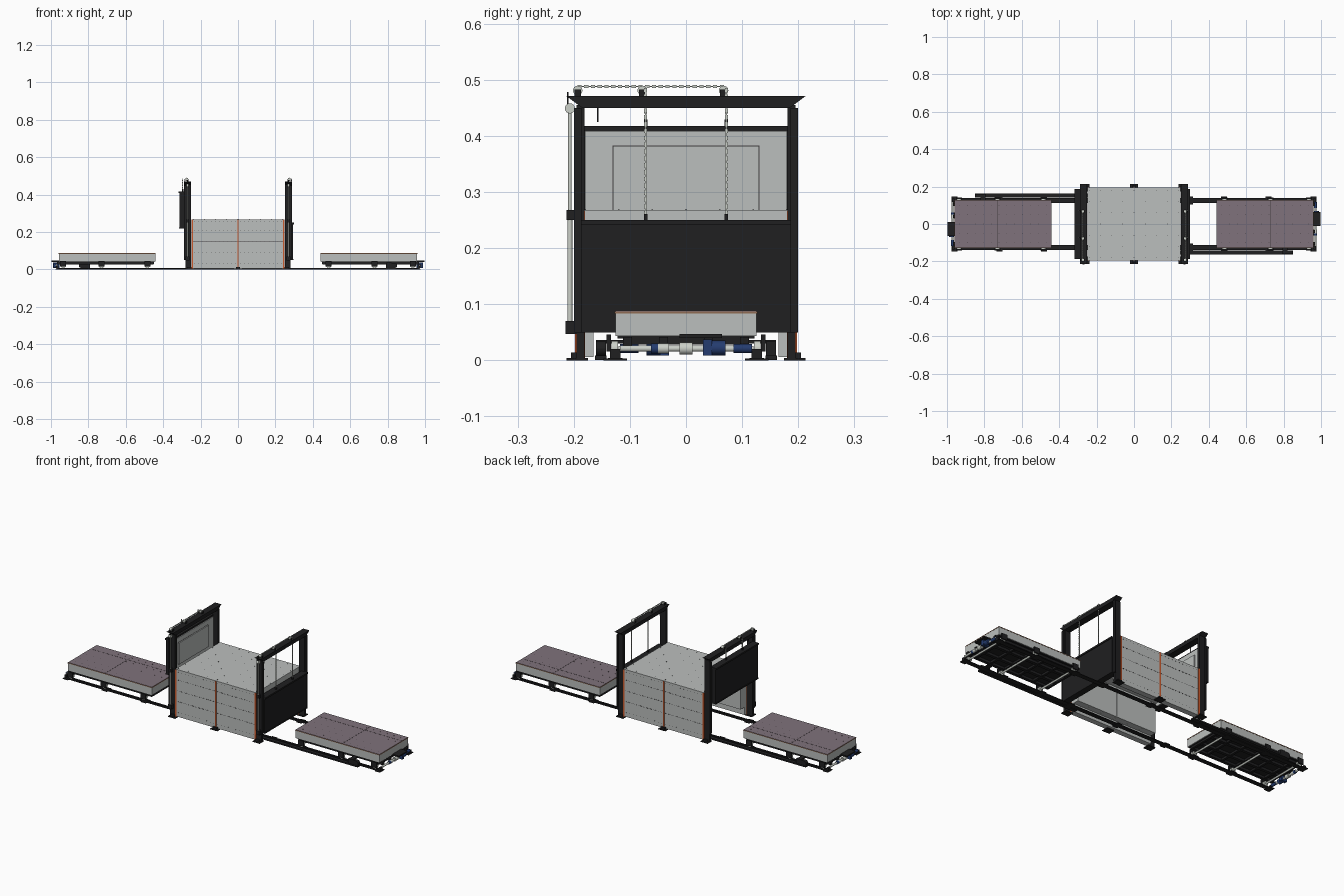
import bpy, bmesh, math
from mathutils import Matrix, Vector


def material(name, rgb):
    m = bpy.data.materials.new(name)
    m.diffuse_color = (*rgb, 1)
    return m


GREY = material("panel_grey", (0.50, 0.52, 0.51))
BLACK = material("black_steel", (0.014, 0.014, 0.015))
ORANGE = material("orange_trim", (0.60, 0.10, 0.025))
PURPLE = material("hearth_mauve", (0.215, 0.17, 0.20))
BROWN = material("hearth_edge", (0.28, 0.15, 0.09))
STEEL = material("light_steel", (0.60, 0.63, 0.58))
BLUE = material("motor_blue", (0.018, 0.045, 0.16))
SEAM = material("dark_seam", (0.06, 0.05, 0.055))

SAME = Matrix()
TURN = Matrix.Rotation(math.pi, 4, 'Z')
MIRROR = Matrix.Scale(-1, 4, (1, 0, 0))


def part(name, mat, boxes=(), cyls=(), sides=16, m=SAME):
    """One object from boxes (x0,x1,y0,y1,z0,z1) and cylinders (p0,p1,radius)."""
    bm = bmesh.new()
    for x0, x1, y0, y1, z0, z1 in boxes:
        t = Matrix.Translation(((x0 + x1) / 2, (y0 + y1) / 2, (z0 + z1) / 2))
        bmesh.ops.create_cube(bm, size=1, matrix=m @ t @ Matrix.Diagonal((x1 - x0, y1 - y0, z1 - z0, 1)))
    for p0, p1, r in cyls:
        a, b = Vector(p0), Vector(p1)
        t = Matrix.Translation((a + b) / 2) @ (b - a).to_track_quat('Z', 'Y').to_matrix().to_4x4()
        bmesh.ops.create_cone(bm, cap_ends=True, segments=sides, radius1=r, radius2=r,
                              depth=(b - a).length, matrix=m @ t)
    return finish(name, mat, bm)


def finish(name, mat, bm):
    bmesh.ops.recalc_face_normals(bm, faces=bm.faces)
    me = bpy.data.meshes.new(name)
    bm.to_mesh(me)
    bm.free()
    me.materials.append(mat)
    ob = bpy.data.objects.new(name, me)
    bpy.context.collection.objects.link(ob)
    return ob


def prism(name, mat, yz, x0, x1, m=SAME):
    """Side profile in y,z extruded along x."""
    bm = bmesh.new()
    f = bm.faces.new([bm.verts.new(m @ Vector((x0, y, z))) for y, z in yz])
    ext = bmesh.ops.extrude_face_region(bm, geom=[f])
    verts = [v for v in ext['geom'] if isinstance(v, bmesh.types.BMVert)]
    bmesh.ops.translate(bm, verts=verts, vec=m.to_3x3() @ Vector((x1 - x0, 0, 0)))
    return finish(name, mat, bm)


def chain(name, a, b, m):
    """Alternating flat links between two points."""
    a, b = Vector(a), Vector(b)
    n = max(2, int((b - a).length / 0.006))
    boxes = []
    for i in range(n):
        c = a.lerp(b, (i + 0.5) / n)
        w, t = (0.0026, 0.0012) if i % 2 else (0.0012, 0.0026)
        along_z = abs(b.z - a.z) > abs(b.y - a.y)
        hy, hz = (t, 0.0038) if along_z else (0.0038, t)
        boxes.append((c.x - w, c.x + w, c.y - hy, c.y + hy, c.z - hz, c.z + hz))
    part(name, STEEL, boxes, m=m)


# ---------- furnace: open-bottomed tunnel of wall panels with lining ----------
SIDES = (-1, 1)
for s in SIDES:
    side = "front" if s < 0 else "back"

    def yb(x0, x1, a, b, z0, z1):
        return (x0, x1, min(s * a, s * b), max(s * a, s * b), z0, z1)

    part(side + "_wall", GREY, [yb(-0.245, -0.003, 0.165, 0.195, 0.006, 0.265),
                                yb(0.003, 0.245, 0.165, 0.195, 0.006, 0.265),
                                yb(-0.245, 0.245, 0.165, 0.193, 0.006, 0.262)])
    part(side + "_lining", GREY, [yb(-0.245 + i * 0.0817, -0.2455 + (i + 1) * 0.0817, 0.13, 0.166, 0.05, 0.22)
                                  for i in range(6)])
    part(side + "_orange_posts", ORANGE, [yb(x - 0.004, x + 0.004, 0.18, 0.198, 0.003, 0.266)
                                          for x in (-0.245, 0, 0.245)])
    part(side + "_foot_plates", BLACK, [yb(x - 0.022, x + 0.022, 0.175, 0.213, 0, 0.004) for x in (-0.26, 0, 0.26)]
         + [yb(x - 0.012, x + 0.012, 0.195, 0.205, 0.004, 0.014) for x in (-0.26, 0, 0.26)])
    # panel screws and joints
    part(side + "_screws", BLACK, cyls=[((x * 0.022 + o, s * 0.1945, z), (x * 0.022 + o, s * 0.196, z), 0.0016)
                                        for o in (-0.232, 0.012) for x in range(11)
                                        for z in (0.03, 0.09, 0.15, 0.21, 0.255)], sides=6)
    part(side + "_panel_joints", SEAM, [yb(-0.24, 0.24, 0.19, 0.1954, z, z + 0.0008) for z in (0.09, 0.15, 0.21)])

part("roof", GREY, [(-0.248, 0.248, -0.195, 0.195, 0.215, 0.268)])
part("roof_screws", BLACK, cyls=[((x * 0.06, y * 0.06, 0.267), (x * 0.06, y * 0.06, 0.269), 0.0016)
                                 for x in range(-4, 5) for y in range(-3, 4)], sides=6)


# ---------- lifting door with its gantry ----------
def gantry(side, m, lift, shift):
    part(side + "_gantry_posts", BLACK,
         [(0.25, 0.282, min(s * 0.181, s * 0.195), max(s * 0.181, s * 0.195), 0, 0.455) for s in SIDES]
         + [(0.28, 0.289, min(s * 0.186, s * 0.2), max(s * 0.186, s * 0.2), 0.05, 0.45) for s in SIDES], m=m)
    prism(side + "_gantry_beam", BLACK,
          [(-0.185, 0.45), (0.185, 0.45), (0.213, 0.471), (-0.213, 0.471)], 0.252, 0.29, m)
    part(side + "_beam_hook", BLACK, [(0.27, 0.273, -0.159, -0.156, 0.425, 0.452)], m=m)
    # door: black shell, grey lining with raised plug towards the furnace
    d = shift
    z0, z1 = 0.05 + lift, 0.25 + lift
    part(side + "_door_shell", BLACK,
         [(0.272 + d, 0.295 + d, -0.187, 0.187, z0, z1),
          (0.262 + d, 0.299 + d, -0.187, 0.187, z1 - 0.009, z1),
          (0.262 + d, 0.297 + d, -0.187, 0.187, z0, z0 + 0.006)], m=m)
    part(side + "_door_lining", GREY, [(0.258 + d, 0.274 + d, -0.18, 0.18, z0 + 0.006, z1 - 0.009)], m=m)
    part(side + "_door_plug", GREY, [(0.252 + d, 0.26 + d, -0.13, 0.13, z0 + 0.045, z1 - 0.036)], m=m)
    part(side + "_plug_outline", SEAM,
         [(0.2575 + d, 0.26 + d, -0.131, 0.131, z0 + 0.044, z1 - 0.035)], m=m)
    # sprockets, brackets and chains
    ys = (-0.193, -0.078, 0.067)
    part(side + "_sprockets", STEEL, cyls=[((0.268, y, 0.481), (0.282, y, 0.481), 0.0085) for y in ys], m=m)
    part(side + "_sprocket_brackets", BLACK, [(x, x + 0.003, y - 0.006, y + 0.006, 0.47, 0.483)
                                              for y in ys for x in (0.264, 0.283)], m=m)
    chain(side + "_top_chain", (0.275, -0.193, 0.488), (0.275, 0.067, 0.488), m)
    cx = 0.285 + d * 0.6
    for i, y in enumerate((-0.072, 0.072)):
        chain(f"{side}_lift_chain_{i}", (cx, y, 0.485), (cx, y, z1 + 0.003), m)
    part(side + "_chain_lugs", BLACK, [(cx - 0.004, cx + 0.004, y - 0.003, y + 0.003, z1 - 0.002, z1 + 0.011)
                                       for y in (-0.072, 0.072)], m=m)
    # lifting cylinder on the front post
    part(side + "_lift_cylinder", STEEL,
         cyls=[((0.27, -0.207, 0.06), (0.27, -0.207, 0.26), 0.0045), ((0.27, -0.207, 0.26), (0.27, -0.207, 0.45), 0.003),
               ((0.264, -0.207, 0.449), (0.276, -0.207, 0.449), 0.009)], m=m)
    part(side + "_cylinder_mounts", BLACK, [(0.26, 0.281, -0.215, -0.194, 0.047, 0.07),
                                            (0.262, 0.279, -0.213, -0.194, 0.25, 0.268),
                                            (0.267, 0.273, -0.212, -0.209, 0.455, 0.478)], m=m)


gantry("right", SAME, 0, 0)
gantry("left", MIRROR, 0.168, 0.018)

# ---------- floor rails through the furnace ----------
part("rails", BLACK, [(-0.97, 0.97, s * 0.126 - w, s * 0.126 + w, a, b)
                      for s in SIDES for w, a, b in ((0.013, 0.001, 0.004), (0.004, 0.004, 0.009))])
part("rail_feet", BLACK, [(x - 0.016, x + 0.016, s * 0.126 - 0.021, s * 0.126 + 0.021, 0, 0.003)
                          for s in SIDES for x in (-0.96, -0.72, -0.48, -0.3, 0, 0.3, 0.48, 0.72, 0.96)])


# ---------- car with hearth, wheels and drive ----------
def car(side, m, flip):
    x0, x1 = 0.442, 0.958
    part(side + "_car_body", GREY, [(x0, x1, -0.126, 0.126, 0.043, 0.085)], m=m)
    part(side + "_hearth_edge", BROWN, [(x0 - 0.001, x1 + 0.001, -0.127, 0.127, 0.0835, 0.0868)], m=m)
    part(side + "_hearth_top", PURPLE, [(x0, x1, -0.126, 0.126, 0.086, 0.0885)], m=m)
    sy = 0.072 * flip
    part(side + "_hearth_seams", SEAM, [(0.729, 0.7315, -0.126, 0.126, 0.088, 0.089),
                                        (x0, x1, sy - 0.001, sy + 0.001, 0.088, 0.089)], m=m)
    part(side + "_hearth_pins", SEAM, cyls=[((0.47 + i * 0.042, -0.1 + j * 0.05, 0.088),
                                             (0.47 + i * 0.042, -0.1 + j * 0.05, 0.0892), 0.0018)
                                            for i in range(12) for j in range(5)], sides=6, m=m)
    # chassis frame
    part(side + "_chassis", BLACK,
         [(x0 + 0.004, x1 - 0.004, -0.122, 0.122, 0.039, 0.0435)]
         + [(x0 + 0.01, 0.968, y - 0.008, y + 0.008, 0.026, 0.042) for y in (-0.104, -0.04, 0.04, 0.104)]
         + [(x - 0.006, x + 0.006, -0.11, 0.11, 0.028, 0.041) for x in (0.455, 0.55, 0.64, 0.73, 0.82, 0.91, 0.95)], m=m)
    # wheels on axles
    wx = (0.485, 0.73, 0.935)
    part(side + "_wheels", STEEL, cyls=[((x, y - 0.006, 0.021), (x, y + 0.006, 0.021), 0.0135)
                                        for x in wx for y in (-0.127, 0.127)], sides=20, m=m)
    part(side + "_axles", STEEL, cyls=[((x, -0.12, 0.021), (x, 0.12, 0.021), 0.005) for x in wx], m=m)
    part(side + "_axle_boxes", BLACK, [(x - 0.016, x + 0.016, s * 0.138 - 0.004, s * 0.138 + 0.004, 0.016, 0.046)
                                       for x in wx for s in SIDES], m=m)
    # drive motor and gearbox at the outer end
    part(side + "_drive_plate", BLACK, [(0.95, 0.998, -0.012, 0.064, 0.04, 0.047)], m=m)
    part(side + "_drive_shaft", STEEL, cyls=[((0.97, -0.118, 0.021), (0.97, 0.118, 0.021), 0.0055),
                                             ((0.97, -0.012, 0.021), (0.97, 0.012, 0.021), 0.011),
                                             ((0.97, -0.05, 0.021), (0.97, -0.03, 0.021), 0.009)], m=m)
    part(side + "_drive_motor", BLUE, [(0.955, 0.99, 0.03, 0.046, 0.009, 0.037)],
         [((0.975, 0.04, 0.022), (0.975, 0.07, 0.022), 0.013),
          ((0.97, -0.062, 0.021), (0.97, -0.05, 0.021), 0.009),
          ((0.97, 0.085, 0.021), (0.97, 0.118, 0.021), 0.008)], m=m)
    # cable tray beside the rail with its chain loop
    part(side + "_cable_tray", BLACK, [(0.24, 0.85, -0.162, -0.142, 0.001, 0.009),
                                       (0.79, 0.838, -0.16, -0.143, 0.009, 0.034)],
         [((0.838, -0.16, 0.021), (0.838, -0.143, 0.021), 0.013)], m=m)
    part(side + "_tray_arm", BLACK, [(0.795, 0.82, -0.16, -0.105, 0.03, 0.036)], m=m)


car("right", SAME, 1)
car("left", TURN, -1)

# end buffers on the rails
part("rail_stops", BLACK, [(s * 0.966 - 0.006, s * 0.966 + 0.006, t * 0.126 - 0.009, t * 0.126 + 0.009, 0.004, 0.02)
                           for s in SIDES for t in SIDES])

# smooth the round parts only
for ob in bpy.data.objects:
    if any(k in ob.name for k in ("wheels", "axles", "shaft", "motor", "sprockets", "lift_cylinder")):
        bpy.context.view_layer.objects.active = ob
        ob.select_set(True)
        bpy.ops.object.shade_smooth_by_angle(angle=math.radians(35))
        ob.select_set(False)
